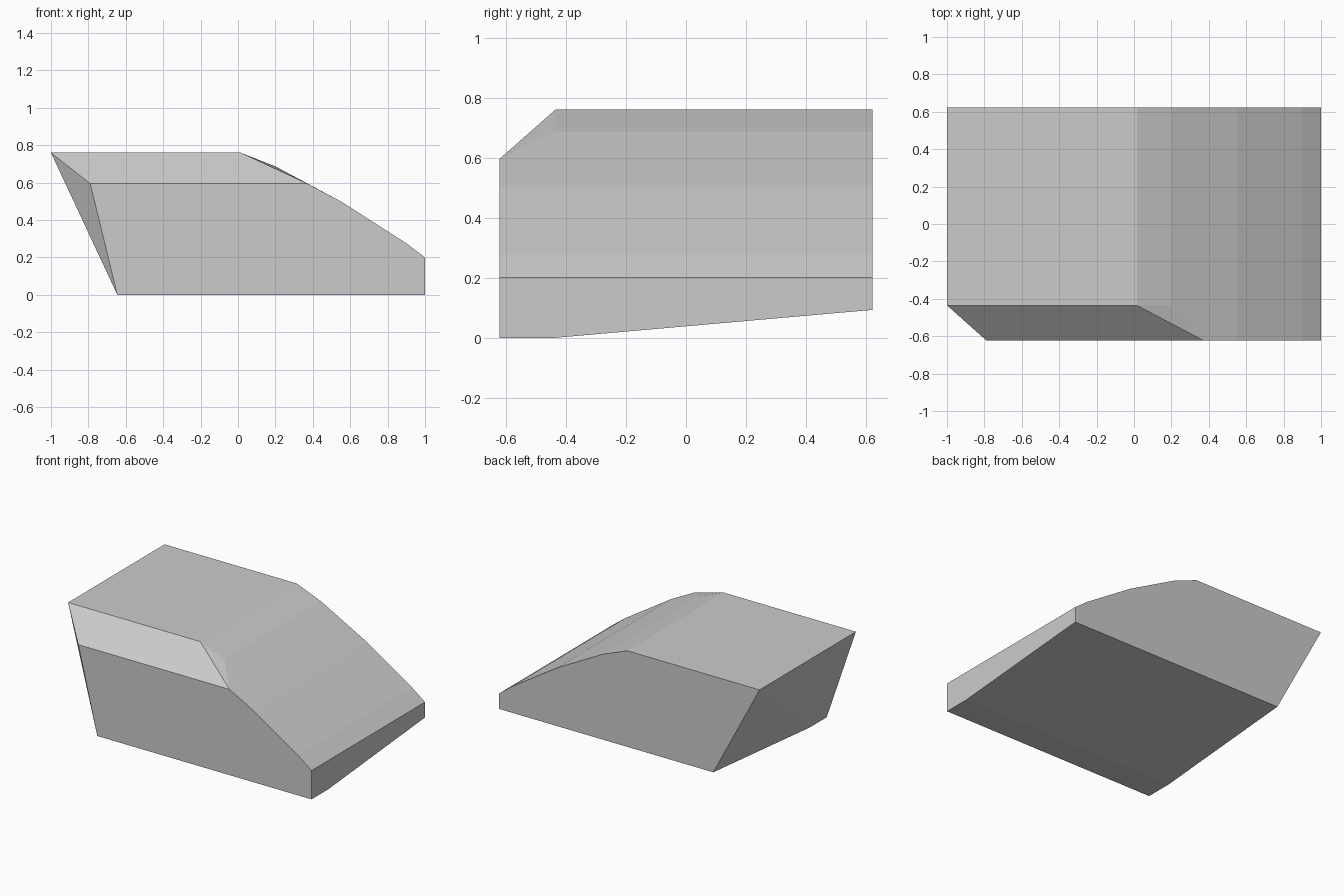
import bpy
import bmesh

if "Cube" in bpy.data.objects:
    bpy.data.objects.remove(bpy.data.objects["Cube"])

FRONT, RIDGE, BACK = -0.622, -0.435, 0.622

# Sloped nose profile (x, z), from the roof edge down to the blunt tip
shoulder = [(0.015, 0.76), (0.20, 0.687)]
nose = [(0.55, 0.50), (0.90, 0.276), (1.0, 0.20)]

# Cross-sections (x, z) along the depth of the block
sections = {
    FRONT: [(-0.79, 0.595), (0.37, 0.595), (-0.645, 0.0), (1.0, 0.0)] + nose,
    RIDGE: [(-1.0, 0.76), (-0.645, 0.0), (1.0, 0.0)] + shoulder,
    BACK: [(-1.0, 0.76), (-0.645, 0.093), (1.0, 0.093)] + shoulder + nose,
}

# Convex faceted block wrapped around the sections
bm = bmesh.new()
for y, outline in sections.items():
    for x, z in outline:
        bm.verts.new((x, y, z))
hull = bmesh.ops.convex_hull(bm, input=bm.verts[:])
unused = {v for v in hull["geom_interior"] + hull["geom_unused"]
          if isinstance(v, bmesh.types.BMVert)}
bmesh.ops.delete(bm, geom=list(unused), context="VERTS")

# Merge coplanar triangles into clean flat faces
bmesh.ops.dissolve_limit(bm, angle_limit=0.005, verts=bm.verts[:], edges=bm.edges[:])
bmesh.ops.recalc_face_normals(bm, faces=bm.faces[:])

mesh = bpy.data.meshes.new("wedge_block")
bm.to_mesh(mesh)
bm.free()

# Plain grey finish
grey = bpy.data.materials.new("light_grey")
grey.diffuse_color = (0.6, 0.6, 0.6, 1.0)
grey.use_nodes = True
grey.node_tree.nodes["Principled BSDF"].inputs["Base Color"].default_value = grey.diffuse_color
mesh.materials.append(grey)

block = bpy.data.objects.new("wedge_block", mesh)
bpy.context.collection.objects.link(block)
